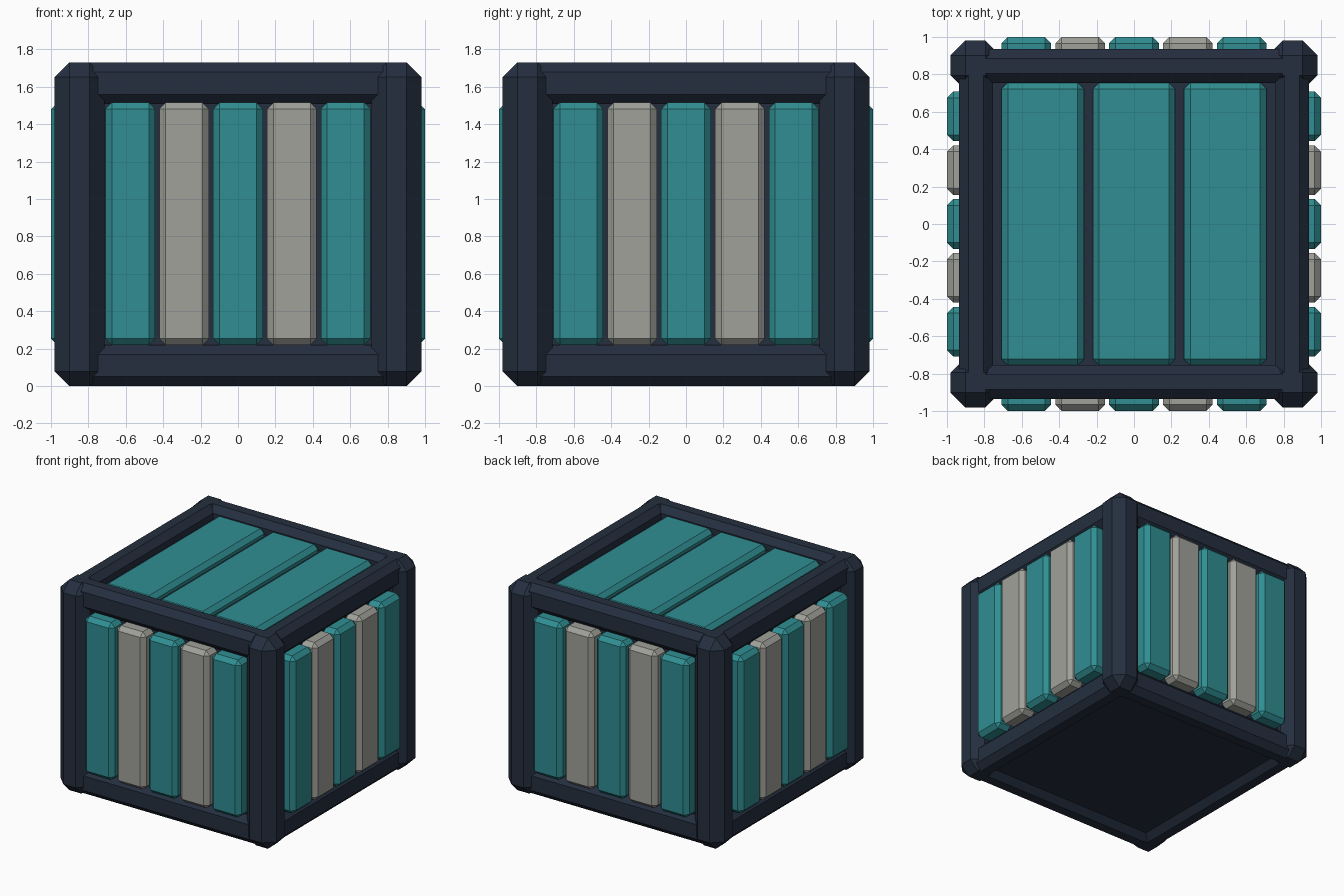
import bpy
import math
from mathutils import Matrix

cube = bpy.data.objects.get("Cube")
if cube:
    bpy.data.objects.remove(cube, do_unlink=True)


def material(name, rgb):
    mat = bpy.data.materials.new(name)
    mat.use_nodes = True
    mat.diffuse_color = (*rgb, 1)
    mat.node_tree.nodes["Principled BSDF"].inputs["Base Color"].default_value = (*rgb, 1)
    return mat


NAVY = material("dark navy", (0.018, 0.028, 0.050))
TEAL = material("teal", (0.029, 0.270, 0.288))
GREY = material("warm grey", (0.355, 0.355, 0.325))


def block(name, lo, hi, chamfer, mat, turn=0):
    """Chamfered box between two corners, turned about z in quarter turns."""
    bpy.ops.mesh.primitive_cube_add(size=1)
    obj = bpy.context.object
    obj.name = name
    size = [b - a for a, b in zip(lo, hi)]
    mid = [(a + b) / 2 for a, b in zip(lo, hi)]
    obj.data.transform(Matrix.Translation(mid) @ Matrix.Diagonal((*size, 1)))
    obj.rotation_euler.z = turn * math.pi / 2
    obj.data.materials.append(mat)
    if chamfer:
        bevel = obj.modifiers.new("chamfer", "BEVEL")
        bevel.width = chamfer
        bevel.segments = 1
        bevel.limit_method = "NONE"
    return obj


HEIGHT = 1.73
SIDES = ("front", "left", "back", "right")

# Inner body behind the planks
block("inner_body", (-0.87, -0.87, 0.05), (0.87, 0.87, 1.63), 0, NAVY)

for turn, side in enumerate(SIDES):
    # Corner post
    block(f"{side}_corner_post", (0.715, -0.98, 0), (0.98, -0.715, HEIGHT), 0.078, NAVY, turn)

    # Bottom and top rails
    for level, z in (("bottom", 0), ("top", HEIGHT - 0.22)):
        block(f"{side}_{level}_rail", (-0.86, -0.935, z), (0.86, -0.755, z + 0.22),
              0.05, NAVY, turn)

    # Upright planks in alternating colours
    for i in range(5):
        x = (i - 2) * 0.288
        block(f"{side}_plank_{i + 1}", (x - 0.133, -1, 0.22), (x + 0.133, -0.84, 1.515),
              0.034, GREY if i % 2 else TEAL, turn)

# Lid planks, set just below the rails
for i in range(3):
    x = (i - 1) * 0.488
    block(f"lid_plank_{i + 1}", (x - 0.22, -0.757, 1.54), (x + 0.22, 0.757, 1.69), 0.034, TEAL)
